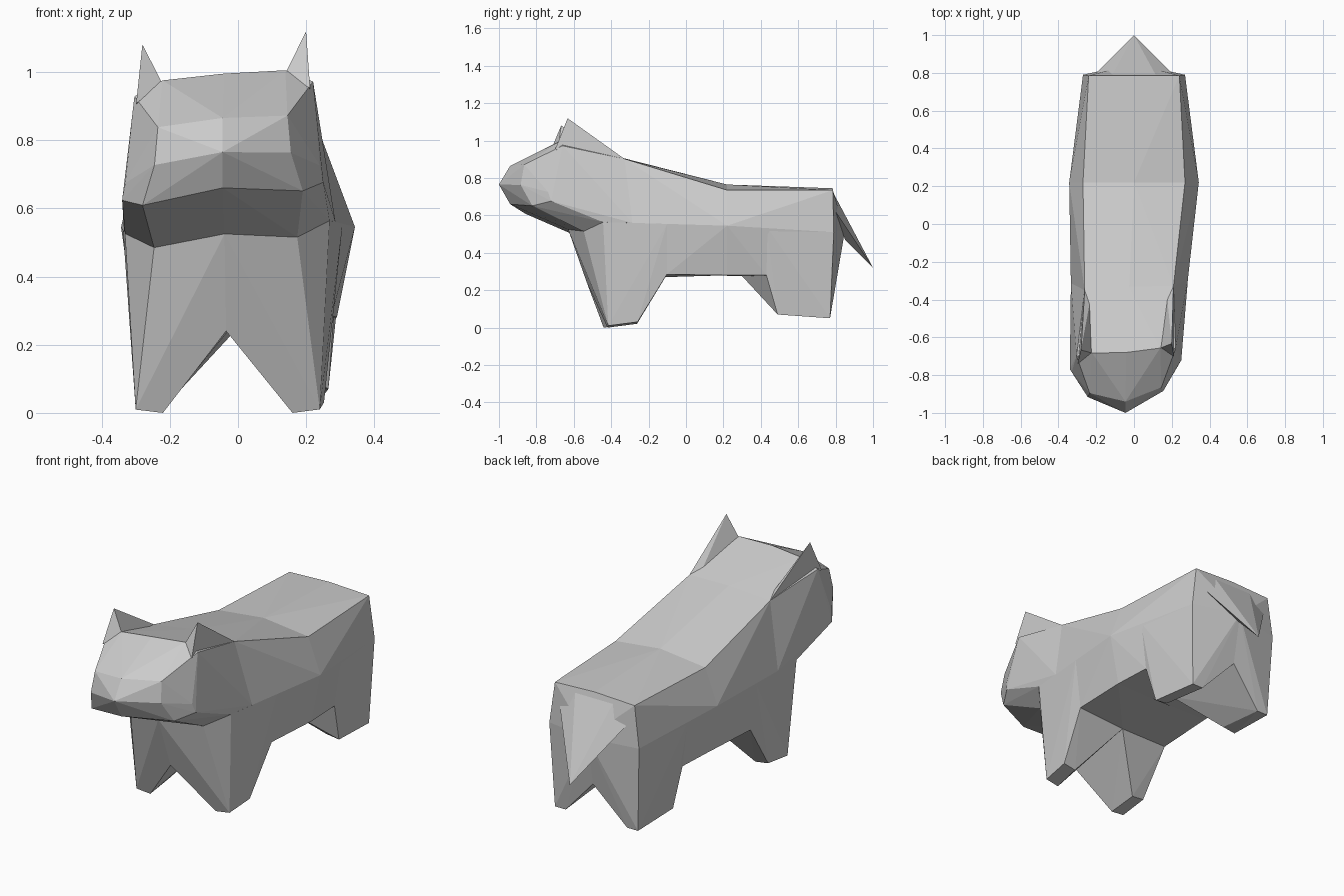
import bpy
import bmesh
import math
from mathutils import Vector

default_cube = bpy.data.objects.get("Cube")
if default_cube:
    bpy.data.objects.remove(default_cube, do_unlink=True)

# One plain coat colour
coat = bpy.data.materials.new("light_grey_coat")
coat.use_nodes = True
coat_colour = (0.6, 0.6, 0.6, 1)
coat.diffuse_color = coat_colour
coat.node_tree.nodes["Principled BSDF"].inputs["Base Color"].default_value = coat_colour


def turn_head(point):
    """Lean the front of the animal slightly toward its right."""
    x, y, z = point
    amount = max(0, min(1, (0.22 - y) / 0.97))
    lifted = min(1, 2 * z)
    return Vector((x - 0.045 * amount,
                   y + 0.08 * x * amount,
                   z + 0.09 * x * amount * lifted))


def faceted_part(name, points):
    """Wrap corner points in a faceted closed form."""
    mesh = bpy.data.meshes.new(name)
    bm = bmesh.new()
    for point in points:
        bm.verts.new(turn_head(point))
    result = bmesh.ops.convex_hull(bm, input=bm.verts[:])
    unused = {g for g in result["geom_interior"] + result["geom_unused"]
              if isinstance(g, bmesh.types.BMVert)}
    bmesh.ops.delete(bm, geom=list(unused), context="VERTS")
    bmesh.ops.dissolve_limit(bm, angle_limit=math.radians(2),
                             verts=bm.verts[:], edges=bm.edges[:])
    bmesh.ops.recalc_face_normals(bm, faces=bm.faces[:])
    bm.to_mesh(mesh)
    bm.free()
    mesh.materials.append(coat)
    part = bpy.data.objects.new(name, mesh)
    bpy.context.scene.collection.objects.link(part)
    return part


def mirrored(points):
    return [(-x, y, z) for x, y, z in points]


def central_part(name, points):
    faceted_part(name, points + mirrored([p for p in points if p[0] > 0]))


def paired_part(name, points):
    faceted_part("left_" + name, points)
    faceted_part("right_" + name, mirrored(points))


# Corners shared by neighbouring parts
neck = [(0, -0.33, 0.905), (0.235, -0.34, 0.89), (0.31, -0.3, 0.545)]
waist = [(0, 0.22, 0.765), (0.27, 0.22, 0.735), (0.343, 0.22, 0.545),
         (0.29, 0.22, 0.28), (0, 0.22, 0.275)]
rump = [(0, 0.785, 0.745), (0.24, 0.785, 0.735), (0.27, 0.79, 0.51),
        (0, 0.85, 0.52)]
throat = [(0, -0.63, 0.525), (0.21, -0.56, 0.5), (0.3, -0.46, 0.545)]
chest = [(0, -0.11, 0.27), (0.29, -0.11, 0.28), (0.322, -0.11, 0.545)]

# Head: forehead, muzzle top, lip and jaw
forehead = [(0, -0.68, 0.995), (0.18, -0.67, 0.99), (0.262, -0.68, 0.95)]
muzzle = [(0, -0.94, 0.865), (0.19, -0.88, 0.855)]
lip = [(0, -1, 0.765), (0.2, -0.9, 0.745), (0.285, -0.76, 0.7)]
jaw = [(0, -0.94, 0.66), (0.235, -0.84, 0.63), (0.295, -0.745, 0.65)]
central_part("head", forehead + muzzle + lip + jaw + throat + neck)

# Ears rise from the forehead corners and fade into the neck
paired_part("ear", [(0.24, -0.65, 1.1), (0.18, -0.67, 0.98),
                    (0.255, -0.72, 0.93), (0.2, -0.37, 0.88),
                    (0.235, -0.34, 0.89)])

# Torso
central_part("shoulders", neck + chest + waist)
central_part("hindquarters", waist + rump + [(0.28, 0.43, 0.28), (0, 0.48, 0.275)])

# Legs spread from the centre line down to narrow feet
front_foot = [(0.19, -0.43, 0), (0.27, -0.43, 0.01),
              (0.2, -0.27, 0.02), (0.275, -0.27, 0.03)]
paired_part("front_leg", throat + chest + front_foot +
            [(0, -0.53, 0.24), (0, -0.11, 0.545)])

back_foot = [(0.185, 0.77, 0.05), (0.25, 0.77, 0.05),
             (0.19, 0.49, 0.08), (0.265, 0.49, 0.07)]
paired_part("back_leg", back_foot + rump[2:] +
            [(0, 0.8, 0.25), (0.28, 0.43, 0.28), (0.315, 0.43, 0.54),
             (0, 0.3, 0.275), (0, 0.43, 0.54)])

# Tail: a broad wedge narrowing to a low tip
central_part("tail", [(0, 1, 0.32), (0, 0.85, 0.47), (0.2, 0.8, 0.62),
                      (0.12, 0.78, 0.735)])
